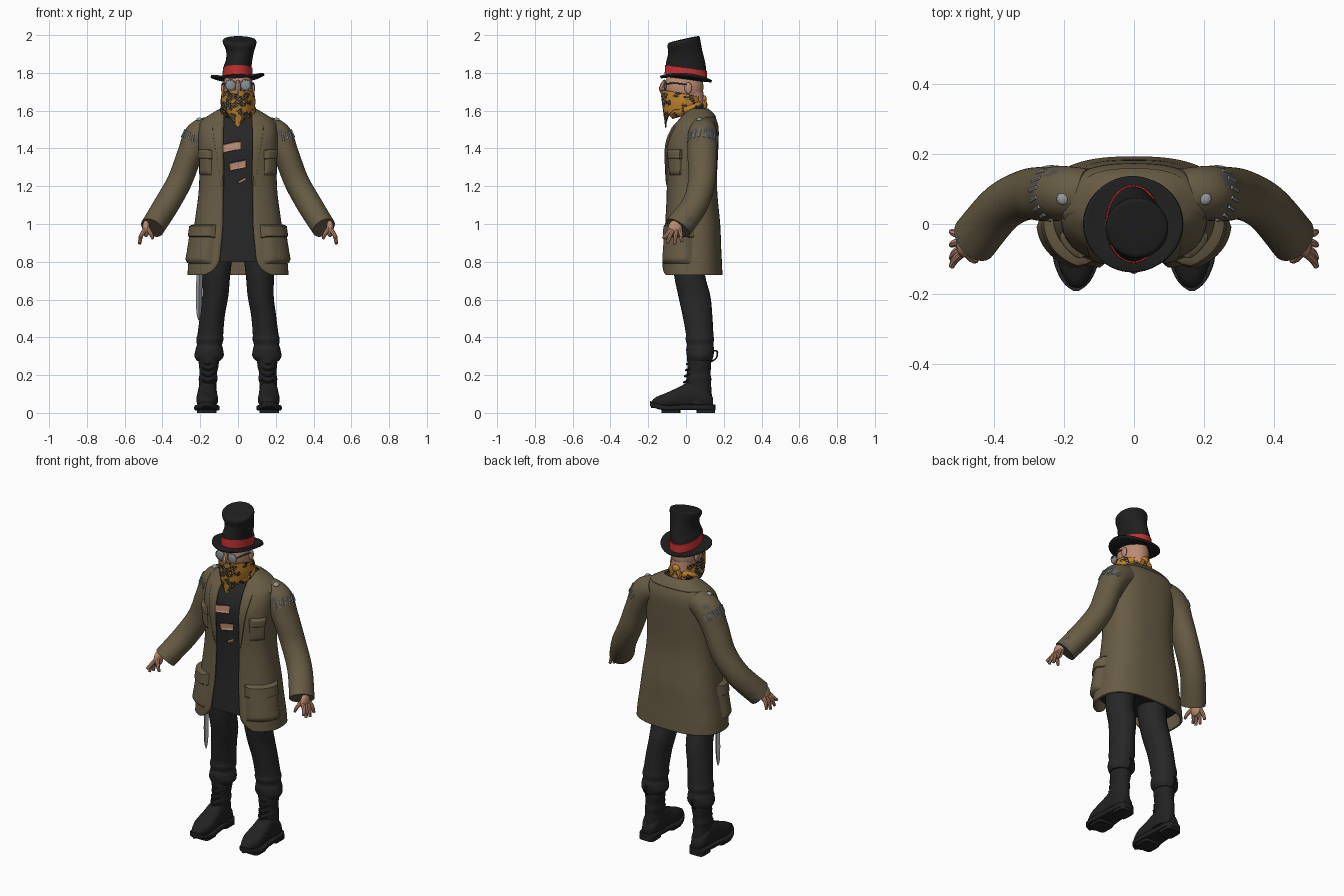
import bpy, bmesh
from math import sin, cos, pi, asin, copysign
from mathutils import Vector, noise

cube = bpy.data.objects.get("Cube")
if cube:
    bpy.data.objects.remove(cube)
made = []


def material(name, *rgb):
    m = bpy.data.materials.new(name)
    m.use_nodes = True
    m.diffuse_color = (*rgb, 1)
    m.node_tree.nodes["Principled BSDF"].inputs["Base Color"].default_value = (*rgb, 1)
    return m


COAT = material("olive_brown", .135, .105, .058)
CLOTH = material("charcoal", .02, .02, .021)
BOOT = material("boot_black", .016, .016, .017)
HAT = material("hat_black", .014, .014, .015)
RED = material("red", .55, .03, .03)
GOLD = material("gold", .52, .22, .022)
SKIN = material("skin", .5, .26, .17)
METAL = material("steel", .3, .31, .32)
PATCH = material("patch_grey", .075, .08, .085)
LENS = material("lens_grey", .25, .28, .3)


# ---- helpers ----
def grid(name, f, nu, nv, mats, closed=True, side=1, rule=None, thick=0):
    """Surface from f(u, v); closed tubes get end caps, side -1 mirrors in x."""
    bm = bmesh.new()
    cols = nu if closed else nu + 1
    rows = []
    for j in range(nv + 1):
        pts = [f(i / nu, j / nv) for i in range(cols)]
        rows.append([bm.verts.new((p.x * side, p.y, p.z)) for p in pts])
    for a, b in zip(rows, rows[1:]):
        for i in range(nu):
            k = (i + 1) % cols
            bm.faces.new((a[i], a[k], b[k], b[i]))
    if closed and not thick:
        bm.faces.new(rows[0])
        bm.faces.new(rows[-1])
    bmesh.ops.recalc_face_normals(bm, faces=bm.faces)
    if rule:
        for face in bm.faces:
            face.material_index = int(rule(face.calc_center_median()))
    mesh = bpy.data.meshes.new(name)
    bm.to_mesh(mesh)
    bm.free()
    for m in mats:
        mesh.materials.append(m)
    ob = bpy.data.objects.new(name, mesh)
    bpy.context.collection.objects.link(ob)
    if thick:
        mod = ob.modifiers.new("thickness", "SOLIDIFY")
        mod.thickness, mod.offset = thick, 0
    made.append(ob)


def smooth(rows, v):
    """Catmull-Rom blend through rows of numbers."""
    n = len(rows) - 1
    i = min(int(v * n), n - 1)
    t = v * n - i
    a, b, c, d = (rows[min(max(k, 0), n)] for k in (i - 1, i, i + 1, i + 2))
    return [q + t / 2 * (r - p + t * (2 * p - 5 * q + 4 * r - s + t * (3 * (q - r) + s - p)))
            for p, q, r, s in zip(a, b, c, d)]


def oval(t, power=2):
    e = 2 / power
    return [copysign(abs(w) ** e, w) for w in (cos(t), sin(t))]


def upright(z, cx, cy, rx, ry, c, s):
    return Vector((cx + rx * s, cy - ry * c, z))


def loft(name, rows, mat, place=upright, power=2, seg=28, steps=24, **kw):
    grid(name, lambda u, v: place(*smooth(rows, v), *oval(2 * pi * u, power)), seg, steps, [mat], **kw)


def tube_point(rows, u, v):
    p = smooth(rows, v)
    d = (Vector(smooth(rows, min(v + .01, 1))[:3]) - Vector(smooth(rows, max(v - .01, 0))[:3])).normalized()
    span = (Vector(rows[-1][:3]) - Vector(rows[0][:3])).normalized()
    a = d.cross(Vector((0, 0, 1)) if abs(span.y) > .8 else Vector((0, 1, 0))).normalized()
    return Vector(p[:3]) + a * p[3] * cos(2 * pi * u) + d.cross(a) * p[-1] * sin(2 * pi * u)


def tube(name, rows, mats, seg=8, steps=6, **kw):
    grid(name, lambda u, v: tube_point(rows, u, v), seg, steps, mats, **kw)


def ball(name, at, size, mat, side=1):
    rows = [(sin(k * pi / 12 - pi / 2), max(cos(k * pi / 12 - pi / 2), .02)) for k in range(13)]
    loft(name, rows, mat, lambda h, r, c, s: Vector(
        (at[0] + size[0] * r * s, at[1] - size[1] * r * c, at[2] + size[2] * h)), steps=12, seg=20, side=side)


# ---- coat: height, half width, front, back, opening ----
body = [(.73, .262, -.125, .187, .175), (.755, .26, -.125, .186, .13), (.8, .256, -.124, .184, .1),
        (.88, .243, -.118, .18, .09), (1, .225, -.108, .175, .08), (1.2, .2, -.1, .158, .078),
        (1.4, .203, -.106, .165, .08), (1.5, .202, -.075, .167, .08), (1.55, .178, -.037, .156, .076),
        (1.585, .128, -.008, .136, .072), (1.608, .088, .012, .112, .066)]
fine = [smooth(body, k / 100) for k in range(101)]


def section(z):
    for a, b in zip(fine, fine[1:]):
        if z <= b[0]:
            w = (z - a[0]) / (b[0] - a[0])
            return [p + (q - p) * w for p, q in zip(a, b)]
    return fine[-1]


def torso(t, z, grow=0):
    _, rx, yf, yb, _ = section(z)
    c, s = oval(t, 2.6)
    return Vector(((rx + grow) * s, (yf + yb) / 2 - ((yb - yf) / 2 + grow) * c, z))


def edge(z):
    row = section(z)
    return asin(min(.95, (row[4] / row[1]) ** 1.3))


def coat_point(u, v):
    z = fine[round(v * 50) * 2][0]
    t = edge(z)
    return torso(t + u * 2 * (pi - t), z)


grid("coat", coat_point, 72, 50, [COAT], closed=False, thick=.012)


def panel(name, t0, t1, z0, z1, bulge, mat, side=1, slant=0, n=10):
    """Raised soft-edged panel following the torso; t0 and t1 may depend on height."""
    def f(u, v):
        z = z0 + (z1 - z0) * v
        a, b = (w(z) if callable(w) else w for w in (t0, t1))
        rim = min(u, 1 - u, v, 1 - v)
        return torso(a + (b - a) * u, z + slant * u, bulge * min(1, rim * 7) ** .6)
    grid(name, f, n, n, [mat], closed=False, side=side)


panel("collar", edge, lambda z: 2 * pi - edge(z), 1.56, 1.607, .011, COAT, n=40)
for side, tag in ((1, "left_"), (-1, "right_")):
    panel(tag + "hip_pocket", .42, 1.6, .785, .975, .026, COAT, side, n=14)
    panel(tag + "hip_pocket_flap", .4, 1.63, .925, 1, .033, COAT, side, n=14)
    panel(tag + "chest_pocket", .62, 1.3, 1.255, 1.375, .017, COAT, side)
    panel(tag + "chest_pocket_flap", .6, 1.33, 1.34, 1.395, .021, COAT, side)
    panel(tag + "lapel", lambda z: edge(z) - .02, lambda z: edge(z) + .02 + (z - 1.18) * .9,
          1.18, 1.56, .013, COAT, side, n=16)

# ---- shirt with torn holes showing skin ----
grid("shirt", lambda u, v: torso(2 * pi * u, .8 + .8 * v, -.014), 56, 40, [CLOTH])
for k, (x0, x1, z, h) in enumerate(((-.32, .04, 1.375, .045), (-.15, .13, 1.28, .042), (.0, .13, 1.213, .016))):
    panel("shirt_tear_%d" % k, x0, x1, z, z + h, -.009, SKIN, slant=.02, n=12)

# ---- sleeves, hands, legs, boots ----
sleeve = [(.13, .088, 1.505, .068, .07), (.205, .088, 1.466, .08, .078), (.255, .086, 1.367, .068, .078),
          (.31, .083, 1.225, .066, .072), (.38, .045, 1.1, .067, .07), (.455, -.043, .98, .064, .074)]


def frayed(c):
    worn = 1.43 < c.z < 1.53 and abs(c.x) > .215 or c.z < 1.03 and abs(c.x) > .46
    return worn and noise.noise(c * 32) > .2


for side, tag in ((1, "left_"), (-1, "right_")):
    tube(tag + "sleeve", sleeve, [COAT, PATCH], seg=48, steps=56, side=side, rule=frayed)
    for k in range(8):
        u = -.21 + .058 * k
        a, b = tube_point(sleeve, u, .23), tube_point(sleeve, u + .02, .29)
        tube(tag + "shoulder_stitch", [(*a, .006), (*b, .006)], [METAL], side=side, seg=6, steps=2)
    panel(tag + "epaulette", 1.3, 1.85, 1.515, 1.59, .011, COAT, side)
    ball(tag + "epaulette_button", (.203, .072, 1.552), (.018, .018, .011), METAL, side)

    ball(tag + "palm", (.487, -.058, .975), (.02, .038, .045), SKIN, side)
    for k, (y, z) in enumerate(((-.122, .925), (-.098, .9), (-.06, .893), (-.022, .905))):
        y0 = -.085 + k * .018
        tube(tag + "finger_%d" % k, [(.492, y0, .97, .012), (.512, (y + y0) / 2, .94, .011),
                                     (.521, y, z, .008)], [SKIN], side=side)
    tube(tag + "thumb", [(.48, -.08, .98, .011), (.462, -.1, .95, .011), (.45, -.105, .92, .007)],
         [SKIN], side=side)

    loft(tag + "trouser_leg", [
        (.275, .157, .075, .06, .062), (.3, .153, .075, .077, .07), (.335, .152, .075, .073, .074),
        (.36, .151, .075, .067, .07), (.39, .149, .073, .072, .075), (.42, .146, .072, .068, .073),
        (.52, .135, .06, .066, .079), (.62, .12, .044, .069, .085), (.75, .115, .017, .076, .082),
        (.95, .1, .02, .09, .09)], CLOTH, steps=48, side=side)
    loft(tag + "boot_shaft", [
        (.05, .16, .06, .052, .08), (.15, .16, .065, .046, .068), (.18, .158, .068, .05, .066),
        (.21, .157, .068, .046, .062), (.25, .155, .07, .052, .063), (.295, .155, .07, .055, .064)],
        BOOT, side=side)
    loft(tag + "boot_foot", [
        (-.186, .008, .05), (-.165, .03, .08), (-.1, .056, .108), (-.03, .054, .14), (.03, .05, .17),
        (.1, .05, .14), (.143, .03, .08)], BOOT, lambda y, w, top, c, s: Vector(
            (.163 + w * s, y, (top + .025) / 2 - (top - .025) / 2 * c)), power=2.4, side=side)
    loft(tag + "boot_sole", [
        (-.191, .008, .036), (-.172, .033, .028), (-.14, .053, .018), (-.09, .067, .012), (-.02, .06, .016),
        (.06, .055, .016), (.13, .05, .016), (.155, .028, .016)], BOOT, lambda y, w, low, c, s: Vector(
            (.165 + w * s, y, low + .014 - .014 * c)), power=7, side=side)
    for part, y0, y1, w in (("heel", .055, .153, .046), ("tread", -.13, -.03, .052)):
        loft(tag + "boot_" + part, [(z, .165, (y0 + y1) / 2, w, (y1 - y0) / 2) for z in (0, .025)],
             BOOT, power=5, steps=1, side=side)
    for k in range(5):
        z, y = .13 + k * .032, -.012 + k * .005
        tube(tag + "boot_lace", [(.128, y + .02, z + .012, .005), (.158, y - .003, z, .006),
                                 (.188, y + .02, z + .012, .005)], [BOOT], side=side)
    tube(tag + "boot_pull_loop", [(.155, .13, .27, .004), (.155, .16, .29, .004), (.155, .165, .325, .004),
                                  (.155, .135, .33, .004)], [BOOT], side=side, steps=12)

loft("knife_blade", [(.49, -.207, -.008, .003, .003), (.56, -.207, -.008, .015, .012),
                     (.8, -.203, -.008, .016, .012)], METAL, seg=4, steps=8)

# ---- head, spectacles ----
ball("head", (0, -.01, 1.725), (.078, .103, .115), SKIN)
loft("neck", [(1.56, 0, .045, .06, .06), (1.7, 0, .03, .062, .062)], SKIN, steps=4)
tube("nose", [(0, -.11, 1.76, .01), (0, -.128, 1.72, .015), (0, -.12, 1.69, .012)], [SKIN])
for side, tag in ((1, "left_"), (-1, "right_")):
    ball(tag + "ear", (.08, .012, 1.72), (.01, .02, .03), SKIN, side)
    ball(tag + "lens", (.04, -.111, 1.735), (.028, .008, .028), LENS, side)
    ring = [(.04 + .028 * sin(k * pi / 8), -.113, 1.735 + .028 * cos(k * pi / 8)) for k in range(17)]
    for a, b in zip(ring, ring[1:]):
        tube(tag + "lens_rim", [(*a, .003), (*b, .003)], [METAL], seg=6, steps=1, side=side)
    tube(tag + "spectacle_arm", [(.066, -.11, 1.742, .004), (.08, -.05, 1.745, .004), (.084, .02, 1.735, .004)],
         [PATCH], side=side)
tube("spectacle_bridge", [(-.014, -.117, 1.738, .004), (.014, -.117, 1.738, .004)], [PATCH], steps=2)


# ---- bandana with speckled print and pointed front ----
def bandana_point(u, v):
    c, s = oval(2 * pi * u, 2.1)
    drop = max(0, 1 - abs(s) * 1.15) if c > 0 else 0
    low = 1.605 - .095 * drop
    z = low + (1.69 + .02 * c - low) * v
    return Vector(((.084 + .005 * sin(v * pi)) * s, -.013 - (.094 + .026 * v * max(c, 0)) * c, z))


def printed(c):
    blotch = noise.noise(c * 32) > -.04 + c.x * 2.5 + max(0, c.z - 1.68) * 6
    return blotch and sin(c.x * 420) * sin(c.z * 420) > -.45


def neck_fold(u, v):
    c, s = oval(2 * pi * u)
    r = .074 + .018 * sin(pi * v)
    return Vector((r * s, .005 - r * c, 1.58 + .055 * v - .022 * c))


grid("bandana", bandana_point, 100, 40, [GOLD, CLOTH], thick=.006, rule=printed)
grid("bandana_neck_fold", neck_fold, 80, 14, [GOLD, CLOTH], thick=.006, rule=printed)
ball("bandana_knot", (0, .094, 1.66), (.024, .016, .022), GOLD)
for side in (1, -1):
    tube("bandana_tail", [(.005, .092, 1.66, .01), (.025, .1, 1.63, .014), (.03, .098, 1.6, .006)],
         [GOLD], side=side)


# ---- top hat ----
def brim_point(u, v):
    c, s = oval(2 * pi * u)
    x, y = (.068 + .073 * v) * s - .003, -(.098 + .038 * v) * c
    return Vector((x, y, 1.772 - .14 * y * (1 - v * .4) + v * v * (.022 * s * s - .006 + .006 * s)))


def tilted(z, cx, cy, rx, ry, tilt, c, s):
    return Vector((cx + rx * s, cy - ry * c, z - tilt * ry * c - abs(tilt) * .08 * rx * s))


grid("hat_brim", brim_point, 56, 8, [HAT], thick=.012)
loft("hat_crown", [(1.775, -.002, 0, .075, .108, -.14), (1.83, -.002, 0, .074, .107, -.14),
                   (1.87, .006, 0, .07, .1, -.08), (1.915, .011, -.004, .074, .09, .05),
                   (1.955, .009, -.011, .088, .087, .2), (1.973, .008, -.011, .087, .083, .22),
                   (1.979, .008, -.009, .07, .068, .22), (1.98, .008, -.006, .01, .01, .22)],
     HAT, tilted, seg=40, steps=42)
loft("hat_band", [(1.778, -.002, 0, .08, .113, -.14), (1.826, -.002, 0, .078, .111, -.14)],
     RED, tilted, seg=40, steps=3)

# ---- smooth shading with crisp edges ----
bpy.ops.object.select_all(action="DESELECT")
for ob in made:
    ob.select_set(True)
bpy.context.view_layer.objects.active = made[0]
bpy.ops.object.shade_smooth_by_angle(angle=.7)
